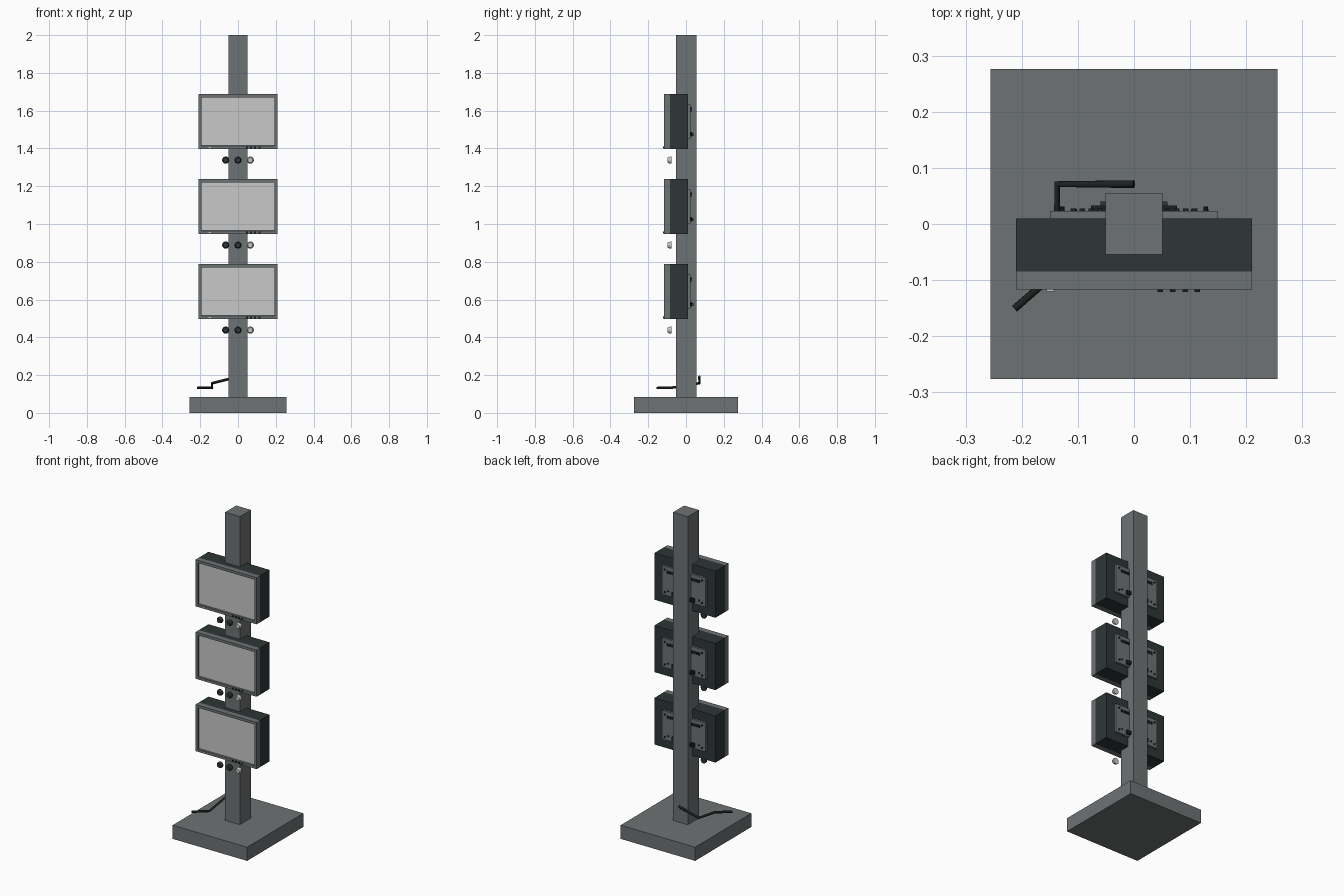
import bpy
import bmesh
from math import pi
from mathutils import Matrix, Vector

if "Cube" in bpy.data.objects:
    bpy.data.objects.remove(bpy.data.objects["Cube"], do_unlink=True)


def material(name, r, g, b):
    m = bpy.data.materials.new(name)
    m.use_nodes = True
    m.diffuse_color = (r, g, b, 1)
    m.node_tree.nodes["Principled BSDF"].inputs["Base Color"].default_value = (r, g, b, 1)
    return m


GREY = material("slate grey", 0.155, 0.17, 0.175)
DARK = material("dark casing", 0.027, 0.037, 0.036)
BLACK = material("black rubber", 0.012, 0.015, 0.015)
PALE = material("pale screen", 0.58, 0.58, 0.58)


def finish(name, bm, *mats):
    mesh = bpy.data.meshes.new(name)
    bm.to_mesh(mesh)
    bm.free()
    for m in mats:
        mesh.materials.append(m)
    ob = bpy.data.objects.new(name, mesh)
    bpy.context.collection.objects.link(ob)
    return ob


def cube(bm, lo, hi):
    lo, hi = Vector(lo), Vector(hi)
    mat = Matrix.Translation((lo + hi) / 2) @ Matrix.Diagonal((*(hi - lo), 1))
    return bmesh.ops.create_cube(bm, size=1, matrix=mat)


def box(name, lo, hi, mat):
    bm = bmesh.new()
    cube(bm, lo, hi)
    return finish(name, bm, mat)


def disc(bm, x, z, y0, y1, r0, r1, sides=20):
    # Cylinder or taper along y, with radius r0 at y0 and r1 at y1
    mat = Matrix.Translation((x, (y0 + y1) / 2, z)) @ Matrix.Rotation(-pi / 2, 4, 'X')
    bmesh.ops.create_cone(bm, cap_ends=True, segments=sides, radius1=r0, radius2=r1,
                          depth=y1 - y0, matrix=mat)


def smooth(ob):
    bpy.ops.object.select_all(action='DESELECT')
    ob.select_set(True)
    bpy.context.view_layer.objects.active = ob
    bpy.ops.object.shade_smooth_by_angle()


def bezel(name, z):
    # Front frame with a recessed screen face
    bm = bmesh.new()
    cube(bm, (-0.21, -0.117, z - 0.145), (0.21, -0.085, z + 0.145))
    bm.normal_update()
    front = min(bm.faces, key=lambda f: f.calc_center_median().y)
    bmesh.ops.inset_region(bm, faces=[front], thickness=0.023)
    bmesh.ops.inset_region(bm, faces=[front], thickness=0.002, depth=-0.01)
    front.material_index = 1
    return finish(name, bm, GREY, PALE)


def monitor(level, z):
    tag = level + "_monitor_"
    box(tag + "casing", (-0.21, -0.085, z - 0.145), (0.21, 0.01, z + 0.145), DARK)
    bezel(tag + "bezel", z)

    # Control buttons and power light on the lower bezel
    bm = bmesh.new()
    for i in range(4):
        x = 0.047 + i * 0.022
        cube(bm, (x - 0.005, -0.121, z - 0.141), (x + 0.005, -0.117, z - 0.133))
    finish(tag + "buttons", bm, BLACK)
    box(tag + "power_light", (-0.156, -0.12, z - 0.14), (-0.143, -0.117, z - 0.134), PALE)

    # Rear panel with screws, vent slots and the mounting bracket
    box(tag + "rear_panel", (-0.15, 0.01, z - 0.09), (0.15, 0.023, z + 0.09), GREY)
    screws, slots = bmesh.new(), bmesh.new()
    for side in (-1, 1):
        for dz in (-0.07, 0.07):
            disc(screws, side * 0.128, z + dz, 0.023, 0.031, 0.005, 0.004, 10)
        for i in range(4):
            x = side * (0.06 + i * 0.016)
            cube(slots, (x - 0.005, 0.023, z + 0.05), (x + 0.005, 0.028, z + 0.066))
        disc(screws, side * 0.106, z - 0.06, 0.023, 0.028, 0.005, 0.004, 10)
    finish(tag + "rear_screws", screws, BLACK)
    finish(tag + "vent_slots", slots, BLACK)
    box(tag + "bracket_plate", (-0.077, 0.023, z - 0.08), (0.077, 0.033, z - 0.055), BLACK)
    box(tag + "bracket_clamp", (-0.06, 0.033, z - 0.077), (0.06, 0.04, z - 0.06), DARK)

    # Row of three knobs below the frame
    for part, x, mat in (("right", -0.065, DARK), ("middle", 0, DARK), ("left", 0.065, PALE)):
        bm = bmesh.new()
        disc(bm, x, z - 0.204, -0.086, -0.078, 0.019, 0.019)
        disc(bm, x, z - 0.204, -0.097, -0.086, 0.013, 0.018)
        smooth(finish(tag + part + "_knob", bm, mat))


# Base and post
box("base", (-0.256, -0.276, 0), (0.256, 0.276, 0.085), GREY)
box("post", (-0.051, -0.054, 0.085), (0.051, 0.055, 2), GREY)

for level, z in (("lower", 0.642), ("middle", 1.092), ("upper", 1.542)):
    monitor(level, z)

# Cable bent around the post
curve = bpy.data.curves.new("cable", 'CURVE')
curve.dimensions = '3D'
curve.bevel_depth = 0.007
curve.bevel_resolution = 2
curve.use_fill_caps = True
path = [(0, 0.071, 0.191), (-0.137, 0.071, 0.157), (-0.137, -0.085, 0.132), (-0.213, -0.151, 0.132)]
spline = curve.splines.new('POLY')
spline.points.add(len(path) - 1)
for point, co in zip(spline.points, path):
    point.co = (*co, 1)
curve.materials.append(BLACK)
bpy.context.collection.objects.link(bpy.data.objects.new("cable", curve))
